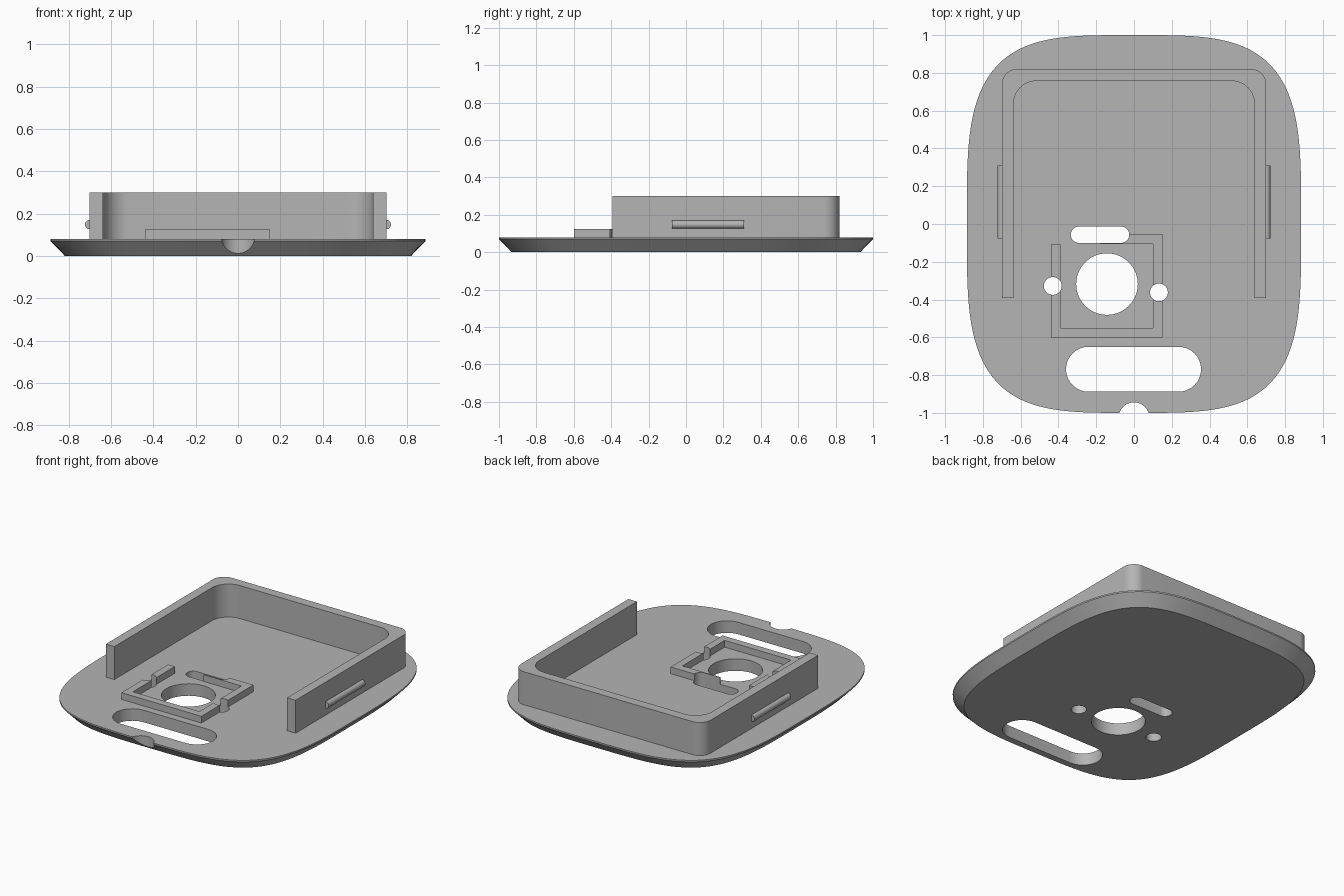
import bpy, bmesh, math
from math import sin, cos, pi, radians
from mathutils import Vector

if "Cube" in bpy.data.objects:
    bpy.data.objects.remove(bpy.data.objects["Cube"], do_unlink=True)

GREY = (0.46, 0.46, 0.46, 1)
grey = bpy.data.materials.new("plain grey")
grey.use_nodes = True
grey.diffuse_color = GREY
grey.node_tree.nodes["Principled BSDF"].inputs["Base Color"].default_value = GREY

PLATE_TOP = 0.08


def loft(name, rings):
    """Closed solid through rings of (outline, height)."""
    bm = bmesh.new()
    loops = [[bm.verts.new((x, y, z)) for x, y in pts] for pts, z in rings]
    n = len(loops[0])
    for low, high in zip(loops, loops[1:]):
        for i in range(n):
            j = (i + 1) % n
            bm.faces.new((low[i], low[j], high[j], high[i]))
    bm.faces.new(loops[0][::-1])
    bm.faces.new(loops[-1])
    bmesh.ops.recalc_face_normals(bm, faces=bm.faces)
    mesh = bpy.data.meshes.new(name)
    bm.to_mesh(mesh)
    bm.free()
    mesh.materials.append(grey)
    ob = bpy.data.objects.new(name, mesh)
    bpy.context.collection.objects.link(ob)
    return ob


def prism(name, pts, z0, z1):
    return loft(name, [(pts, z0), (pts, z1)])


def arc(cx, cy, r, start, end, steps=16):
    angles = [radians(start + (end - start) * i / steps) for i in range(steps + 1)]
    return [(cx + r * cos(a), cy + r * sin(a)) for a in angles]


def circle(cx, cy, r, steps=48):
    return arc(cx, cy, r, 0, 360, steps)[:-1]


def stadium(x0, x1, y0, y1):
    r, cy = (y1 - y0) / 2, (y0 + y1) / 2
    return arc(x1 - r, cy, r, -90, 90) + arc(x0 + r, cy, r, 90, 270)


def squircle(a, b, power, inset, steps=160):
    """Rounded outline, moved inward along its normals."""
    pts = []
    for i in range(steps):
        t = 2 * pi * i / steps
        r = (abs(cos(t) / a) ** power + abs(sin(t) / b) ** power) ** (-1 / power)
        p = Vector((r * cos(t), r * sin(t)))
        normal = Vector([math.copysign(abs(v / s) ** (power - 1) / s, v)
                         for v, s in zip(p, (a, b))]).normalized()
        pts.append(tuple(p - normal * inset))
    return pts


def cut(ob, cutters):
    for c in cutters:
        mod = ob.modifiers.new("cut", 'BOOLEAN')
        mod.operation, mod.solver, mod.object = 'DIFFERENCE', 'EXACT', c
    graph = bpy.context.evaluated_depsgraph_get()
    mesh = bpy.data.meshes.new_from_object(ob.evaluated_get(graph))
    ob.modifiers.clear()
    ob.data = mesh


# Base plate with bevelled underside and thin upright lip
edge = squircle(0.885, 1.0, 3.7, 0)
plate = loft("base_plate", [(squircle(0.885, 1.0, 3.7, 0.068), 0),
                            (edge, 0.07), (edge, PLATE_TOP)])

# Raised U-shaped wall, open at the front
outer = arc(0.62, 0.74, 0.08, 0, 90) + arc(-0.62, 0.74, 0.08, 90, 180)
inner = arc(-0.517, 0.637, 0.12, 180, 90) + arc(0.517, 0.637, 0.12, 90, 0)
wall_outline = ([(0.7, -0.393)] + outer + [(-0.7, -0.393), (-0.637, -0.393)]
                + inner + [(0.637, -0.393)])
parts = [plate, prism("surround_wall", wall_outline, PLATE_TOP, 0.3)]

# Round snap ridges on both outer sides of the wall
for side, label in ((1, "left"), (-1, "right")):
    ridge = prism(label + "_snap_ridge", circle(0, 0, 0.022, 32), -0.193, 0.193)
    ridge.rotation_euler.x = pi / 2
    ridge.location = (side * 0.7, 0.117, 0.148)
    parts.append(ridge)

# Low square locating frame, open at its back left corner
frame_outline = [(-0.44, -0.6), (0.15, -0.6), (0.15, -0.052), (-0.18, -0.052),
                 (-0.18, -0.105), (0.1, -0.105), (0.1, -0.55), (-0.39, -0.55),
                 (-0.39, -0.108), (-0.44, -0.108)]
frame = prism("locating_frame", frame_outline, PLATE_TOP, 0.125)
parts.append(frame)

# Openings: lens hole, two pin holes, small slot, large slot, front notch
openings = [circle(-0.143, -0.318, 0.163, 64),
            circle(-0.43, -0.328, 0.047), circle(0.132, -0.362, 0.047),
            stadium(-0.335, -0.025, -0.1, -0.013),
            stadium(-0.36, 0.355, -0.888, -0.65),
            circle(0, -1.025, 0.081)]
cutters = [prism("cutter", pts, -0.1, 0.4) for pts in openings]
cut(plate, cutters)
cut(frame, cutters[1:4])
for c in cutters:
    bpy.data.objects.remove(c, do_unlink=True)

# Smooth curves, sharp edges
bpy.ops.object.select_all(action='DESELECT')
for ob in parts:
    ob.select_set(True)
bpy.context.view_layer.objects.active = plate
bpy.ops.object.shade_smooth_by_angle(angle=radians(30))
